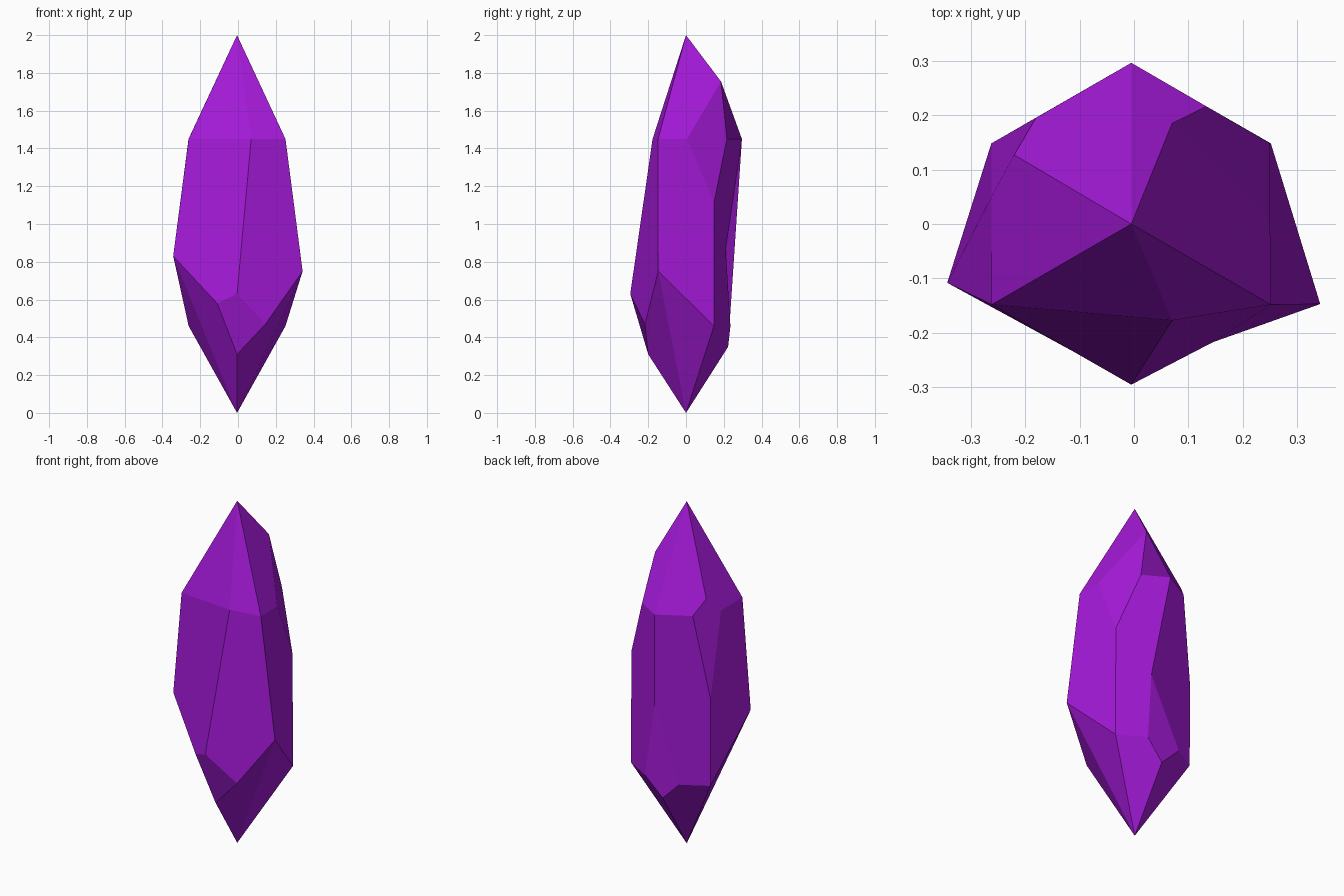
import bpy, bmesh
from math import sin, cos, radians

if "Cube" in bpy.data.objects:
    bpy.data.objects.remove(bpy.data.objects["Cube"])

# Six-sided double-pointed crystal: two tips and two rings (U upper, L lower)
pts = {"T": (-.005, 0, 2), "B": (-.005, 0, 0)}
for i in range(6):
    a = radians(30 + 60 * i)
    x, y = .296 * cos(a) - .005, .296 * sin(a)
    pts[f"U{i}"], pts[f"L{i}"] = (x, y, 1.45), (x, y, .46)

# Corners pushed out of the regular shape
pts["U4"] = (.07, -.177, 1.45)
pts["L3"] = (-.343, -.108, .83)
pts["L5"] = (.342, -.147, .75)

faces = []
for i in range(6):
    j = (i + 1) % 6
    faces += [["T", f"U{i}", f"U{j}"],
              [f"L{i}", f"L{j}", f"U{j}", f"U{i}"],
              ["B", f"L{j}", f"L{i}"]]


def chip(corner, cuts):
    """Replace a corner by a facet, with one new point per neighbouring edge."""
    for n, co in cuts.items():
        pts[corner + n] = co
    for f in faces:
        if corner in f:
            k = f.index(corner)
            f[k:k + 1] = [corner + f[k - 1], corner + f[(k + 1) % len(f)]]
    faces.append([corner + n for n in cuts])


# Chipped corners
chip("U0", {"T": (.07, .185, 1.755), "U1": (.133, .216, 1.45),
            "L0": (.25, .148, 1.11), "U5": (.25, .005, 1.45)})
chip("U2", {"T": (-.22, .127, 1.535), "U3": (-.262, .05, 1.45),
            "L2": (-.262, .148, .97), "U1": (-.18, .195, 1.45)})
chip("L1", {"U1": (.056, .21, .87), "L0": (.1, .235, .46),
            "B": (-.005, .223, .35), "L2": (-.117, .23, .46)})
chip("L4", {"U4": (-.005, -.295, .63), "L3": (-.11, -.235, .58),
            "B": (-.005, -.2, .31), "L5": (.145, -.217, .47)})

# Crystal mesh
bm = bmesh.new()
verts = {}
for f in faces:
    for k in f:
        if k not in verts:
            verts[k] = bm.verts.new(pts[k])
    bm.faces.new([verts[k] for k in f])
bmesh.ops.recalc_face_normals(bm, faces=bm.faces)
mesh = bpy.data.meshes.new("crystal")
bm.to_mesh(mesh)
bm.free()
crystal = bpy.data.objects.new("crystal", mesh)
bpy.context.collection.objects.link(crystal)

# Purple material
mat = bpy.data.materials.new("purple")
mat.diffuse_color = (.37, .01, .68, 1)
mat.use_nodes = True
mat.node_tree.nodes["Principled BSDF"].inputs["Base Color"].default_value = mat.diffuse_color
mesh.materials.append(mat)
